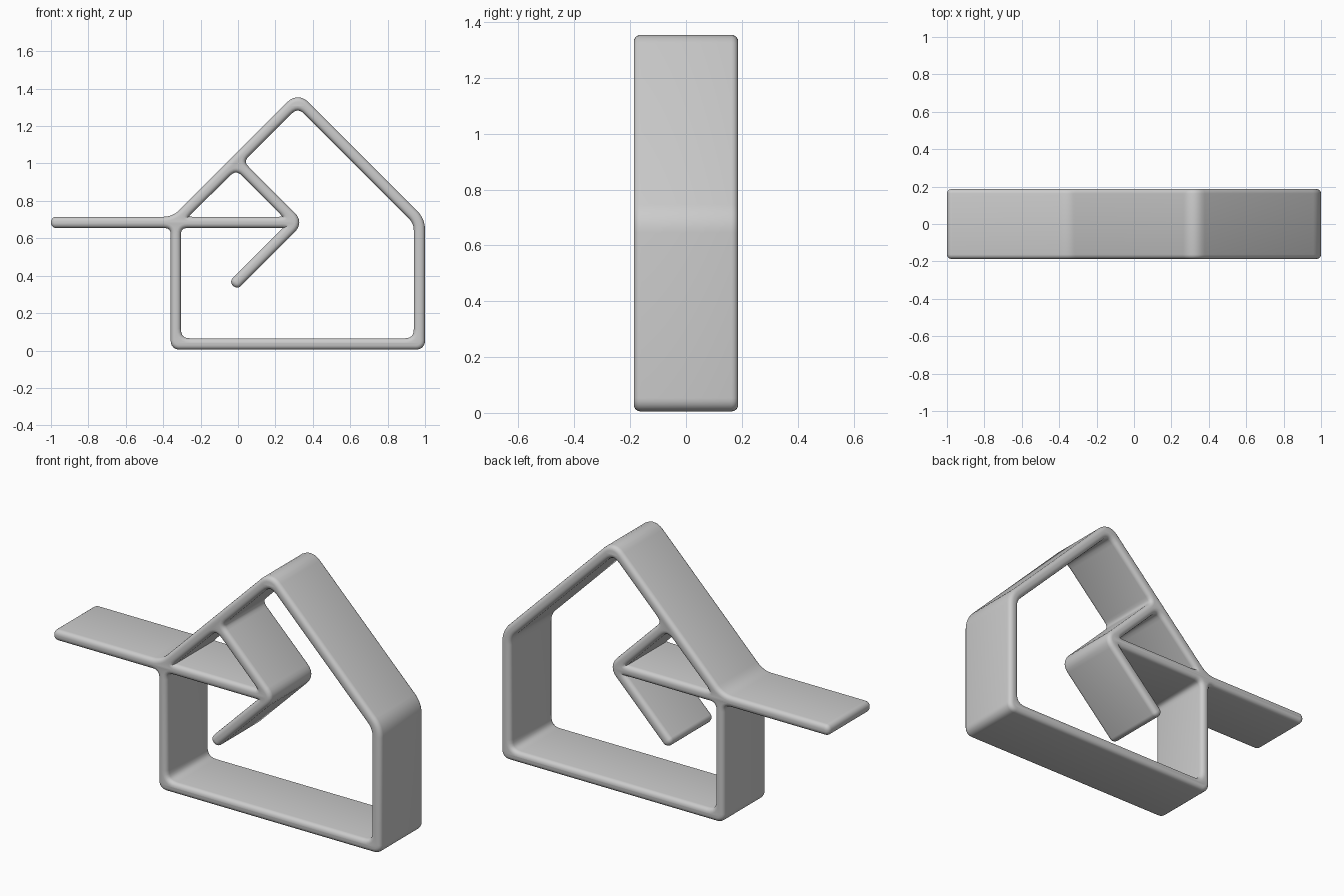
import bpy
import math
from mathutils import Vector

cube = bpy.data.objects.get("Cube")
if cube:
    bpy.data.objects.remove(cube)

EDGE = 0.024         # rounding of the front and back rims
HALF_DEPTH = 0.187


def soft_outline(corners, steps=6):
    """Inset the outline into the wall by EDGE and soften each corner.
    Corners are (x, z, softness), wound with the wall on the left."""
    pts = [Vector(c[:2]) for c in corners]
    result = []
    for i, p in enumerate(pts):
        d_in = (p - pts[i - 1]).normalized()
        d_out = (pts[(i + 1) % len(pts)] - p).normalized()
        n_in, n_out = Vector((-d_in.y, d_in.x)), Vector((-d_out.y, d_out.x))
        core = p + (n_in + n_out) * EDGE / (1 + n_in.dot(n_out))
        soft = corners[i][2]
        a, b = core - d_in * soft, core + d_out * soft
        for k in range(steps + 1):
            t = k / steps
            result.append(a * (1 - t) ** 2 + core * 2 * t * (1 - t) + b * t * t)
    return result


# House silhouette with the shelf running out to the right-hand side
silhouette = [(-1, .655, .005), (-.36, .655, .06), (-.36, .005, .025), (1, .005, .025),
              (1, .705, .05), (.32, 1.385, .06), (-.35, .715, .06), (-1, .715, .005)]
# Room opening, which follows the hanging arrow
room = [(-.305, .065, .075), (.94, .065, .075), (.94, .68, .05), (.32, 1.3, .075),
        (.03, 1.01, .06), (.355, .685, .05), (-.005, .325, .005), (-.048, .368, .005),
        (.24, .655, .06), (-.305, .655, .06)]
# Triangular opening between roof, shelf and arrow
triangle = [(-.265, .715, .08), (.24, .715, .08), (-.01, .967, .07)]

curve = bpy.data.curves.new("house_shelf", 'CURVE')
curve.dimensions = '2D'
curve.fill_mode = 'BOTH'
curve.extrude = HALF_DEPTH - EDGE
curve.bevel_depth = EDGE
curve.bevel_resolution = 3
for loop in (silhouette, room[::-1], triangle[::-1]):
    points = soft_outline(loop)
    spline = curve.splines.new('POLY')
    spline.points.add(len(points) - 1)
    for sp, p in zip(spline.points, points):
        sp.co = (p.x, p.y, 0, 1)
    spline.use_cyclic_u = True

shelf = bpy.data.objects.new("house_shelf", curve)
bpy.context.collection.objects.link(shelf)
shelf.rotation_euler = (math.pi / 2, 0, 0)

# Plain grey finish
grey = bpy.data.materials.new("light_grey")
grey.use_nodes = True
colour = (0.6, 0.6, 0.6, 1)
grey.diffuse_color = colour
grey.node_tree.nodes["Principled BSDF"].inputs["Base Color"].default_value = colour
curve.materials.append(grey)

# Turn into a mesh with welded rims and smooth shading
for o in bpy.context.selected_objects:
    o.select_set(False)
bpy.context.view_layer.objects.active = shelf
shelf.select_set(True)
bpy.ops.object.convert(target='MESH')
bpy.ops.object.mode_set(mode='EDIT')
bpy.ops.mesh.select_all(action='SELECT')
bpy.ops.mesh.remove_doubles(threshold=0.0002)
bpy.ops.mesh.normals_make_consistent(inside=False)
bpy.ops.object.mode_set(mode='OBJECT')
bpy.ops.object.shade_smooth_by_angle(angle=math.radians(40))
